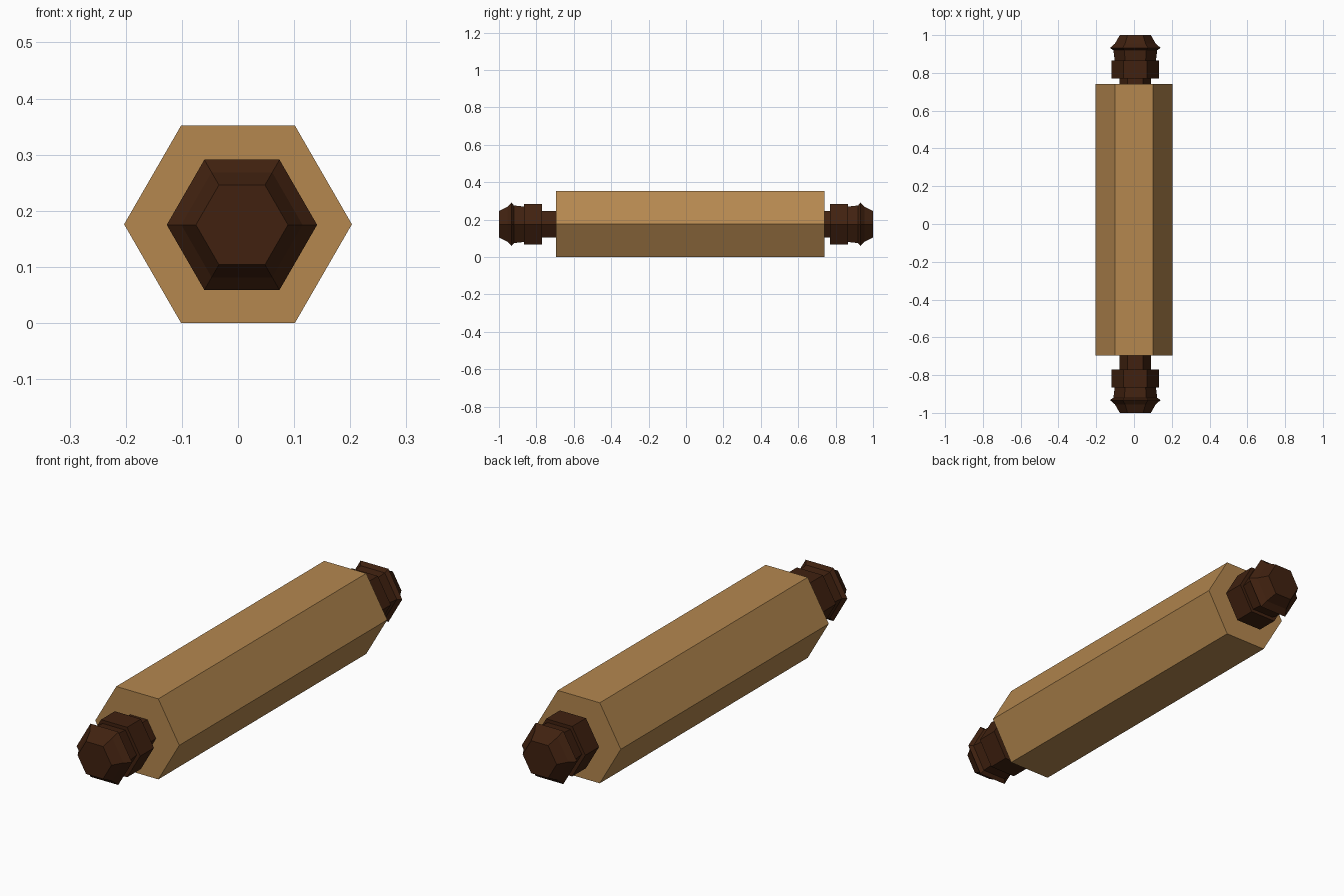
import bpy, bmesh, math

cube = bpy.data.objects.get("Cube")
if cube:
    bpy.data.objects.remove(cube, do_unlink=True)

SIDES = 6


def make_material(name, rgb):
    mat = bpy.data.materials.new(name)
    mat.use_nodes = True
    mat.diffuse_color = (*rgb, 1)
    mat.node_tree.nodes["Principled BSDF"].inputs["Base Color"].default_value = (*rgb, 1)
    return mat


def hex_lathe(name, profile, center, material):
    """Closed six-sided solid along y from (y, radius) rings."""
    bm = bmesh.new()
    rings = []
    for y, r in profile:
        angles = [i * math.tau / SIDES for i in range(SIDES)]
        rings.append([bm.verts.new((center[0] + r * math.cos(a), y,
                                    center[1] + r * math.sin(a))) for a in angles])
    for a, b in zip(rings, rings[1:]):
        for i in range(SIDES):
            j = (i + 1) % SIDES
            bm.faces.new((a[i], a[j], b[j], b[i]))
    bm.faces.new(rings[0])
    bm.faces.new(rings[-1])
    bmesh.ops.recalc_face_normals(bm, faces=bm.faces)
    mesh = bpy.data.meshes.new(name)
    bm.to_mesh(mesh)
    bm.free()
    mesh.materials.append(material)
    obj = bpy.data.objects.new(name, mesh)
    bpy.context.collection.objects.link(obj)
    return obj


tan_wood = make_material("tan wood", (0.46, 0.245, 0.078))
dark_wood = make_material("dark brown wood", (0.052, 0.0155, 0.005))

# Long hexagonal roller
hex_lathe("roller_body", [(-0.695, 0.203), (0.74, 0.203)], (0, 0.176), tan_wood)

# Turned handles: neck, collar, waist, flared rim and tapered tip
handle = [(0.65, 0.083), (0.77, 0.083), (0.77, 0.126), (0.865, 0.126),
          (0.865, 0.109), (0.92, 0.116), (0.932, 0.134), (0.955, 0.108), (1.0, 0.082)]
for name, side in (("front_handle", -1), ("back_handle", 1)):
    hex_lathe(name, [(side * y, r) for y, r in handle], (0.007, 0.175), dark_wood)
